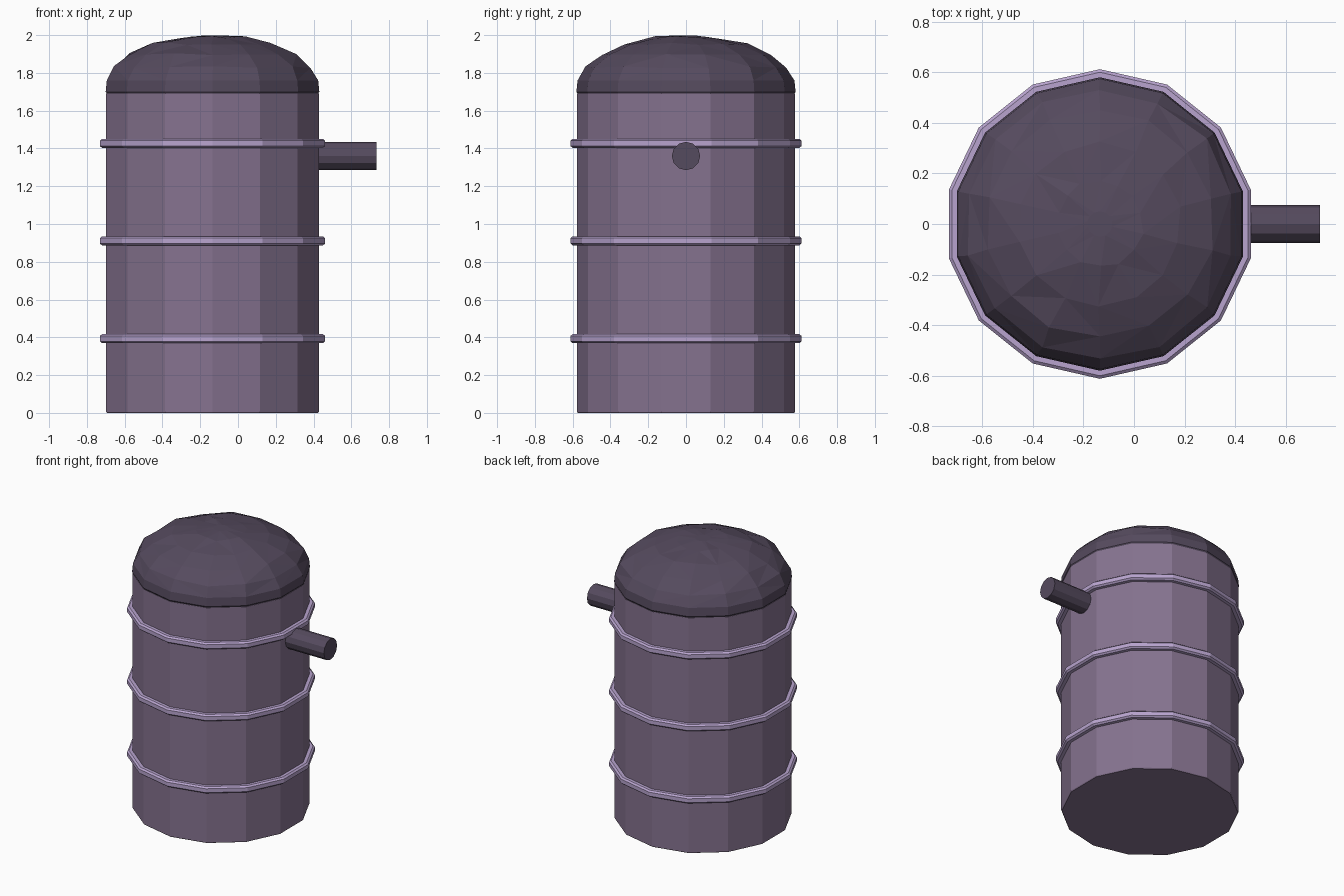
import bpy, bmesh, math, random
from mathutils import Vector, Matrix

random.seed(4)
if "Cube" in bpy.data.objects:
    bpy.data.objects.remove(bpy.data.objects["Cube"], do_unlink=True)

SIDES = 14
AXIS_X = -0.135


def material(name, rgb):
    m = bpy.data.materials.new(name)
    m.use_nodes = True
    m.diffuse_color = (*rgb, 1)
    m.node_tree.nodes["Principled BSDF"].inputs["Base Color"].default_value = (*rgb, 1)
    return m


body_mat = material("dusty purple", (0.235, 0.17, 0.275))
band_mat = material("pale lilac", (0.48, 0.37, 0.62))
dark_mat = material("dark plum", (0.091, 0.069, 0.112))


def finish(bm, name, mat):
    bmesh.ops.recalc_face_normals(bm, faces=bm.faces)
    mesh = bpy.data.meshes.new(name)
    bm.to_mesh(mesh)
    bm.free()
    mesh.materials.append(mat)
    obj = bpy.data.objects.new(name, mesh)
    bpy.context.collection.objects.link(obj)
    return obj


def lathe(profile, closed=False):
    """Turn a (radius, z) profile about the tank axis, with a corner at the back."""
    bm = bmesh.new()
    rows = []
    for r, z in profile:
        rows.append([bm.verts.new((AXIS_X + r * math.sin(a), r * math.cos(a), z))
                     for a in (math.tau * i / SIDES for i in range(SIDES))])
    pairs = list(zip(rows, rows[1:]))
    if closed:
        pairs.append((rows[-1], rows[0]))
    for low, high in pairs:
        for i in range(SIDES):
            j = (i + 1) % SIDES
            bm.faces.new((low[i], low[j], high[j], high[i]))
    if not closed:
        bm.faces.new(rows[0])
        bm.faces.new(rows[-1])
    return bm


# Tank body
finish(lathe([(0.573, 0), (0.577, 0.006), (0.577, 1.69)]), "tank_body", body_mat)

# Three bands with chamfered outer edges
for label, z in (("lower", 0.393), ("middle", 0.911), ("upper", 1.427)):
    section = [(0.565, z - 0.024), (0.6, z - 0.024), (0.612, z - 0.014),
               (0.612, z + 0.014), (0.6, z + 0.024), (0.565, z + 0.024)]
    finish(lathe(section, closed=True), label + "_band", band_mat)

# Domed lid with a slightly dented surface
dome = lathe([(0.565, 1.675), (0.58, 1.7), (0.574, 1.76), (0.535, 1.83),
              (0.45, 1.9), (0.32, 1.955), (0.17, 1.988), (0.05, 1.998)])
for v in dome.verts:
    if 1.8 < v.co.z < 1.99:
        v.co += Vector([random.uniform(-0.007, 0.007) for _ in range(3)])
bmesh.ops.triangulate(dome, faces=[f for f in dome.faces if len(f.verts) == 4])
finish(dome, "domed_lid", dark_mat)

# Side outlet pipe
pipe = bmesh.new()
bmesh.ops.create_cone(pipe, cap_ends=True, segments=12, radius1=0.075, radius2=0.075,
                      depth=0.375,
                      matrix=Matrix.Translation((0.547, 0, 1.36))
                      @ Matrix.Rotation(math.pi / 2, 4, "Y"))
finish(pipe, "outlet_pipe", dark_mat)
